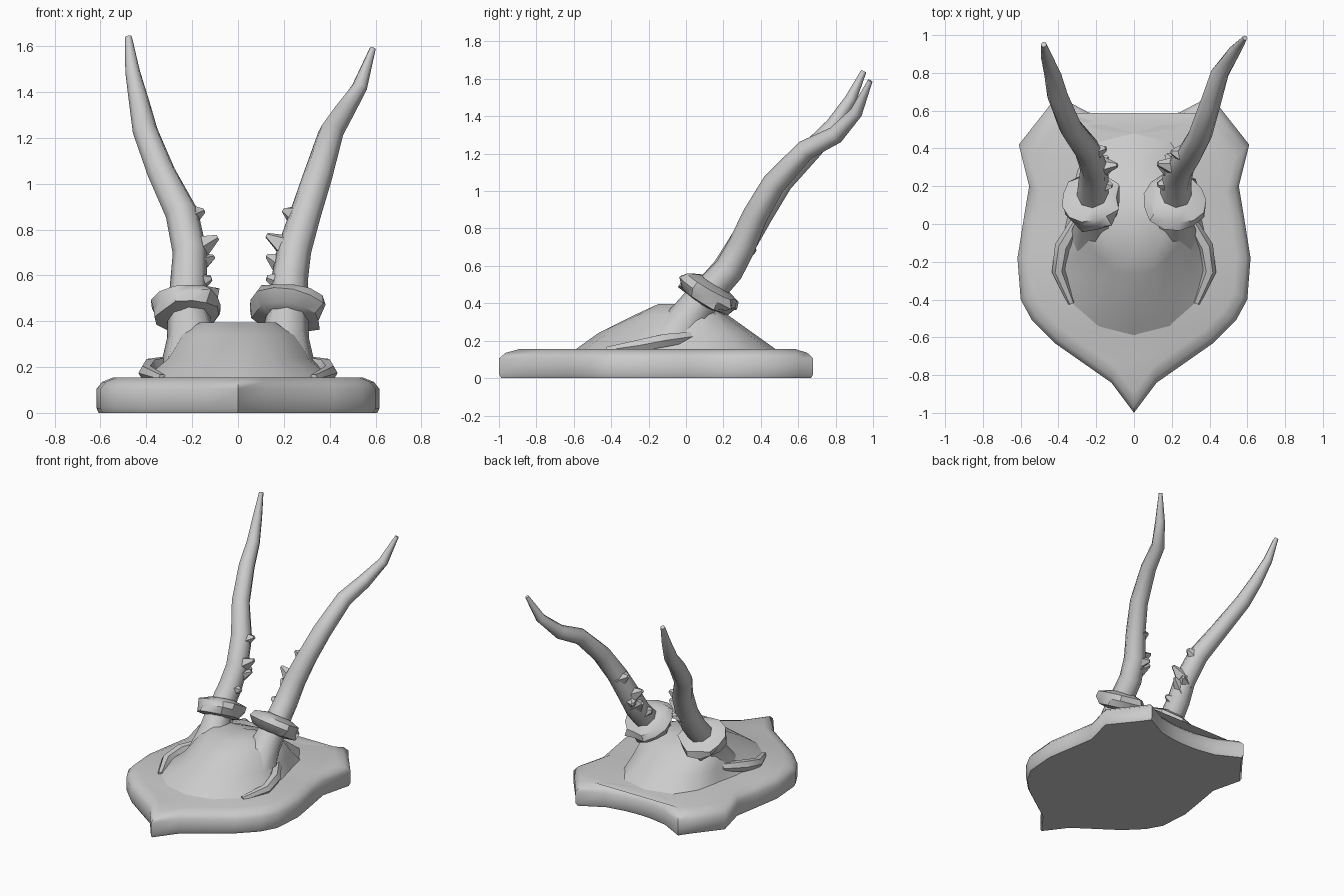
import bpy, bmesh, math, random
from mathutils import Vector

if "Cube" in bpy.data.objects:
    bpy.data.objects.remove(bpy.data.objects["Cube"])

random.seed(4)


def loft(name, rings, angle=40):
    """Skin a list of equal-length point rings and cap both ends."""
    bm = bmesh.new()
    vr = [[bm.verts.new(p) for p in r] for r in rings]
    n = len(rings[0])
    for a, b in zip(vr, vr[1:]):
        for i in range(n):
            j = (i + 1) % n
            bm.faces.new((a[i], a[j], b[j], b[i]))
    bm.faces.new(vr[0][::-1])
    bm.faces.new(vr[-1])
    bmesh.ops.triangulate(bm, faces=[f for f in bm.faces if len(f.verts) > 4])
    bmesh.ops.recalc_face_normals(bm, faces=bm.faces)
    me = bpy.data.meshes.new(name)
    bm.to_mesh(me)
    bm.free()
    ob = bpy.data.objects.new(name, me)
    bpy.context.collection.objects.link(ob)
    bpy.ops.object.select_all(action='DESELECT')
    ob.select_set(True)
    bpy.context.view_layer.objects.active = ob
    bpy.ops.object.shade_smooth_by_angle(angle=math.radians(angle))
    return ob


def tube(name, path, n=8, jitter=0.0, angle=50):
    """Tube through (x, y, z, radius) points, with optional rough radius."""
    pts = [Vector(p[:3]) for p in path]
    rings = []
    for k, p in enumerate(pts):
        t = (pts[min(k + 1, len(pts) - 1)] - pts[max(k - 1, 0)]).normalized()
        u = Vector((1, 0, 0))
        u = (u - t * u.dot(t)).normalized()
        v = t.cross(u)
        ring = []
        for i in range(n):
            a = 2 * math.pi * i / n
            r = path[k][3] * (1 + random.uniform(-jitter, jitter))
            ring.append(p + (u * math.cos(a) + v * math.sin(a)) * r)
        rings.append(ring)
    return loft(name, rings, angle)


def mirrored(half):
    """Close a half outline whose first and last points lie on x = 0."""
    return half + [(-x, y) for x, y in half[-2:0:-1]]


# Shield plaque with rounded upper edge
shield = mirrored([(0, -1), (.12, -.84), (.42, -.63), (.54, -.51), (.6, -.4), (.617, -.18),
                   (.585, .02), (.555, .2), (.61, .42), (.46, .61), (.41, .68),
                   (.24, .59), (.1, .565), (0, .56)])


def shield_ring(s, z):
    return [(x * s, (y + .1) * s - .1, z) for x, y in shield]


loft("shield_plaque", [shield_ring(.985, 0), shield_ring(1, .02), shield_ring(1, .105),
                       shield_ring(.96, .135), shield_ring(.88, .155)], 50)

# Skull cap, stacked outlines from base to crown
skull = [
    (.14, [(0, -.61), (.2, -.56), (.36, -.42), (.42, -.25), (.38, -.05), (.34, .12),
           (.3, .3), (.2, .45), (0, .5)]),
    (.24, [(0, -.47), (.14, -.42), (.22, -.32), (.3, -.18), (.32, -.03), (.31, .1),
           (.27, .22), (.15, .33), (0, .36)]),
    (.34, [(0, -.27), (.1, -.25), (.18, -.18), (.24, -.1), (.28, 0), (.28, .08),
           (.24, .16), (.12, .2), (0, .22)]),
    (.395, [(0, -.15), (.08, -.15), (.13, -.12), (.16, -.07), (.17, 0), (.16, .05),
            (.13, .08), (.07, .08), (0, .05)])]
loft("skull_cap", [[(x, y, z) for x, y in mirrored(h)] for z, h in skull], 70)

# Antler centre lines: x, y, z, radius
antlers = {
    "left": [(-.22, .12, .46, .085), (-.215, .22, .58, .08), (-.21, .29, .7, .075),
             (-.245, .39, .87, .072), (-.335, .51, 1.05, .062), (-.405, .68, 1.23, .055),
             (-.43, .79, 1.35, .045), (-.46, .88, 1.49, .032), (-.478, .95, 1.64, .015)],
    "right": [(.22, .12, .46, .085), (.225, .23, .58, .08), (.245, .3, .71, .075),
              (.295, .37, .87, .068), (.35, .47, 1.04, .064), (.405, .64, 1.22, .055),
              (.455, .8, 1.3, .048), (.53, .91, 1.42, .034), (.588, .985, 1.59, .013)]}

for side, path in antlers.items():
    s = -1 if side == "left" else 1
    tube(side + "_antler", path)

    # Bone stem under the antler
    tube(side + "_pedicle", [(s * .2, -.06, .2, .14), (s * .205, .02, .33, .105),
                             (s * .22, .12, .47, .085)], 8)

    # Rough burr: tilted knobbly collar
    c, ax = Vector((s * .22, .115, .455)), Vector((s * .12, .5, .86))
    burr = [(-.06, .08), (-.045, .145), (.0, .165), (.04, .15), (.065, .08)]
    tube(side + "_burr", [(*(c + ax * h), r) for h, r in burr], 13, .13, 35)

    # Cheek ridge beside the eye socket
    tube(side + "_cheek_ridge", [(s * .3, .02, .22, .03), (s * .38, -.12, .2, .04),
                                 (s * .4, -.25, .175, .035), (s * .33, -.42, .15, .02)], 6)

    # Pearls: pointed knobs on the inner side of the antler
    for k, (seg, f, out, lift) in enumerate([(0, .9, .1, .02), (1, .5, .12, .04), (2, .1, .125, .05),
                                             (2, .9, .095, .03), (1, .8, .11, .0)]):
        a, b = Vector(path[seg][:3]), Vector(path[seg + 1][:3])
        p = a.lerp(b, f)
        d = Vector((-s, (-.1, .5, .1, .2, 1.2)[k], 0)).normalized()
        tip = p + d * out + Vector((0, 0, lift))
        tube(f"{side}_pearl_{k + 1}", [(*(p + d * .03), .06), (*tip, .012)], 5, .2, 20)
